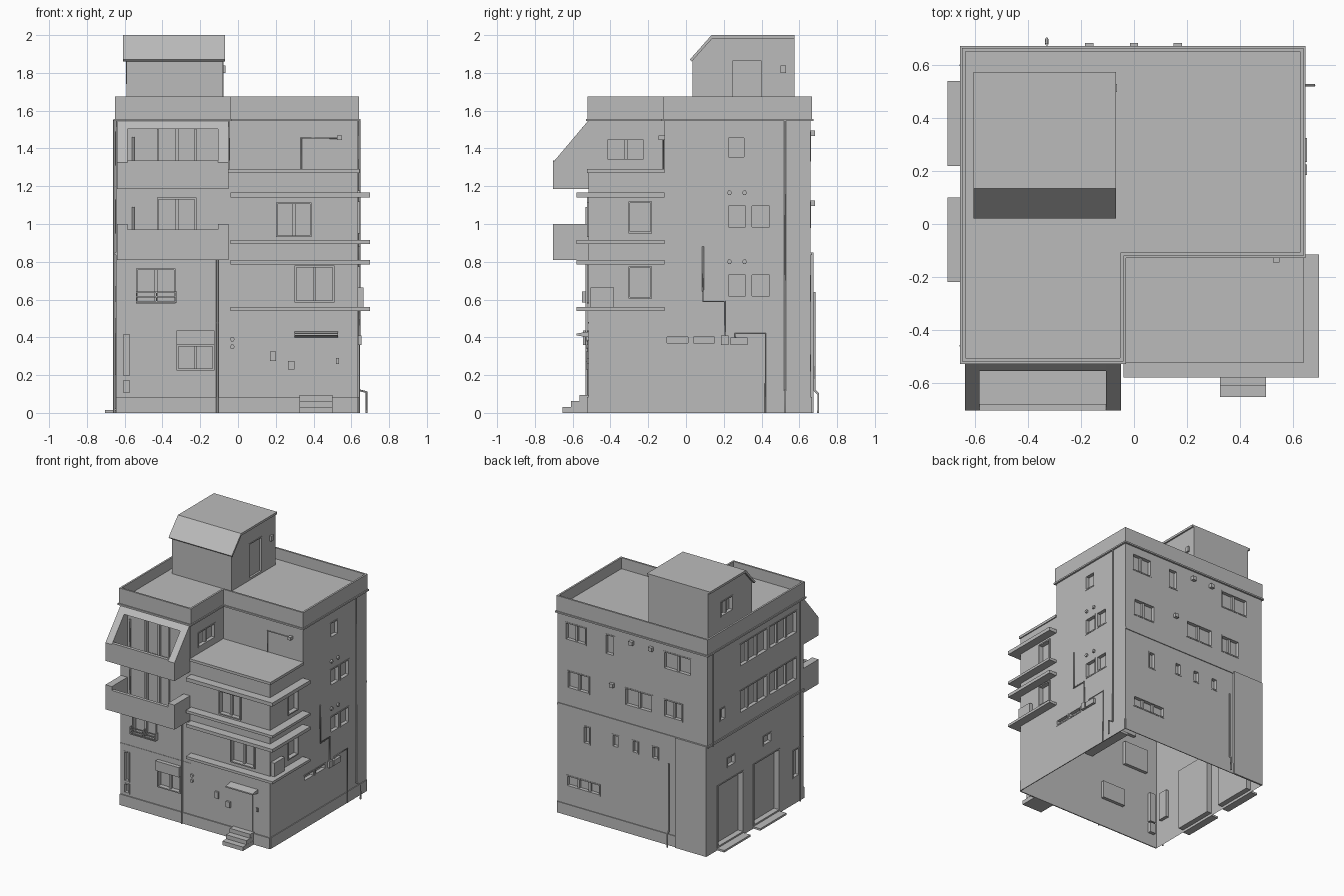
import bpy, bmesh
from mathutils import Matrix, Vector

if "Cube" in bpy.data.objects:
    bpy.data.objects.remove(bpy.data.objects["Cube"])

grey = bpy.data.materials.new("concrete grey")
grey.use_nodes = True
grey.diffuse_color = (0.5, 0.5, 0.5, 1)
grey.node_tree.nodes["Principled BSDF"].inputs["Base Color"].default_value = grey.diffuse_color

LEFT, RIGHT, FRONT, BACK = -0.645, 0.635, -0.515, 0.66
STEP_X, STEP_Y, TERRACE, ROOF = -0.045, -0.115, 1.21, 1.59
# wall name: (axis across the wall, outward sign, plane position)
WALLS = {"front": ("x", -1, FRONT), "back": ("x", 1, BACK), "right": ("y", 1, RIGHT),
         "left": ("y", -1, LEFT), "setback": ("x", -1, STEP_Y), "return": ("y", 1, STEP_X),
         "hut_right": ("y", 1, -0.08), "hut_left": ("y", -1, -0.59)}


def finish(name, bm):
    bmesh.ops.recalc_face_normals(bm, faces=bm.faces)
    mesh = bpy.data.meshes.new(name)
    bm.to_mesh(mesh)
    bm.free()
    ob = bpy.data.objects.new(name, mesh)
    bpy.context.collection.objects.link(ob)
    mesh.materials.append(grey)
    return ob


def boxes(name, items):
    bm = bmesh.new()
    for x0, x1, y0, y1, z0, z1 in items:
        centre = Matrix.Translation(((x0 + x1) / 2, (y0 + y1) / 2, (z0 + z1) / 2))
        bmesh.ops.create_cube(bm, size=1, matrix=centre @ Matrix.Diagonal((x1 - x0, y1 - y0, z1 - z0, 1)))
    return finish(name, bm)


def prism(name, outline, start, end, axis):
    """Extrude an outline along x (outline in y, z) or along z (outline in x, y)."""
    bm = bmesh.new()
    place = (lambda a, b: (start, a, b)) if axis == "x" else (lambda a, b: (a, b, start))
    face = bm.faces.new([bm.verts.new(place(a, b)) for a, b in outline])
    new = bmesh.ops.extrude_face_region(bm, geom=[face])["geom"]
    shift = Vector((end - start, 0, 0) if axis == "x" else (0, 0, end - start))
    bmesh.ops.translate(bm, vec=shift, verts=[v for v in new if isinstance(v, bmesh.types.BMVert)])
    return finish(name, bm)


def on_wall(wall, u0, u1, z0, z1, d0, d1):
    """A box on a wall, from depth d0 to d1 measured outward."""
    axis, sign, plane = WALLS[wall]
    a, b = sorted((plane + sign * d0, plane + sign * d1))
    return (u0, u1, a, b, z0, z1) if axis == "x" else (a, b, u0, u1, z0, z1)


def pipe(name, points, radius=0.006):
    curve = bpy.data.curves.new(name, "CURVE")
    curve.dimensions, curve.bevel_depth, curve.bevel_resolution = "3D", radius, 1
    curve.use_fill_caps = True
    spline = curve.splines.new("POLY")
    spline.points.add(len(points) - 1)
    for point, co in zip(spline.points, points):
        point.co = (*co, 1)
    curve.materials.append(grey)
    bpy.context.collection.objects.link(bpy.data.objects.new(name, curve))


cuts, frames = [], []


def window(wall, u0, u1, z0, z1, panes=2, trim=0.003, depth=0.025):
    """Recess with a surrounding frame and upright bars."""
    cuts.append(on_wall(wall, u0, u1, z0, z1, -depth, 0.02))
    t = 0.009
    for a, b, low, high in ((u0, u0 + t, z0, z1), (u1 - t, u1, z0, z1),
                            (u0 + t, u1 - t, z0, z0 + t), (u0 + t, u1 - t, z1 - t, z1)):
        frames.append(on_wall(wall, a, b, low, high, -depth, trim))
    for i in range(1, panes):
        mid = u0 + (u1 - u0) * i / panes
        frames.append(on_wall(wall, mid - t, mid + t, z0 + t, z1 - t, -depth, -0.008))


# Front windows and balcony doors
window("front", -0.54, -0.33, 0.58, 0.765, trim=0.01)
window("front", -0.325, -0.125, 0.225, 0.36, trim=0.01)
window("front", 0.3, 0.51, 0.585, 0.78, trim=0.01)
window("front", 0.2, 0.39, 0.93, 1.115, trim=0.01)
for z in (0.84, 1.22):
    window("front", -0.43, -0.22, z, z + 0.3, trim=0.01)
for z0, z1 in ((0.1, 0.18), (0.19, 0.425)):
    window("front", -0.615, -0.565, z0, z1, 1)
# Right side windows
for z in (0.605, 0.95):
    window("right", -0.305, -0.18, z, z + 0.17, 1, 0.01)
for z in (0.61, 0.975):
    for y in (0.215, 0.34):
        window("right", y, y + 0.11, z, z + 0.13, 1)
window("right", 0.215, 0.315, 1.345, 1.465, 1)
for y in (-0.11, 0.03):
    window("right", y, y + 0.13, 0.36, 0.41, 1)
window("return", -0.425, -0.215, 1.335, 1.455)
# Back windows and slots
for z, spans in ((1.35, ((0.39, 0.57), (-0.51, -0.27))),
                 (0.98, ((0.36, 0.555), (-0.18, 0.06), (-0.435, -0.27)))):
    for a, b in spans:
        window("back", a, b, z, z + 0.14)
window("back", 0.145, 0.23, 1.33, 1.49, 1)
window("back", 0.27, 0.56, 0.22, 0.31, 3)
for x, z in ((0.385, 0.59), (0.14, 0.63), (-0.03, 0.63), (-0.2, 0.63)):
    window("back", x - 0.03, x + 0.03, z, 0.73, 1)
# Left side windows and garage doors
for z in (0.95, 1.31):
    for y in (-0.43, -0.07):
        window("left", y, y + 0.34, z, z + 0.18, 3)
window("left", 0.44, 0.51, 0.98, 1.08, 1)
window("left", -0.46, -0.38, 0.2, 0.42, 1)
for y in (0.22, -0.22):
    window("left", y, y + 0.32, 0.02, 0.5, 1, depth=0.04)
    window("left", y + 0.1, y + 0.2, 0.59, 0.67, 1)
# Rooftop hut openings
window("hut_right", 0.24, 0.405, 1.6, 1.875, 1, depth=0.012)
window("hut_left", 0.27, 0.42, 1.74, 1.86)

# Main volumes with the recesses cut out
footprint = [(LEFT, FRONT), (STEP_X, FRONT), (STEP_X, STEP_Y), (RIGHT, STEP_Y), (RIGHT, BACK), (LEFT, BACK)]
lower = boxes("lower_storeys", [(LEFT, RIGHT, FRONT, BACK, 0, TERRACE)])
upper = prism("top_storey", footprint, TERRACE, ROOF, "z")
hut = prism("rooftop_hut", [(0.035, ROOF), (0.035, 1.87), (0.14, 1.985), (0.575, 1.985), (0.575, ROOF)],
            -0.59, -0.08, "x")
cutter = boxes("recess_cutter", cuts)
cutter.hide_render = True
cutter.hide_set(True)
for ob in (lower, upper, hut):
    mod = ob.modifiers.new("recesses", "BOOLEAN")
    mod.object, mod.operation, mod.solver = cutter, "DIFFERENCE", "EXACT"
    result = bpy.data.meshes.new_from_object(ob.evaluated_get(bpy.context.evaluated_depsgraph_get()))
    ob.modifiers.clear()
    ob.data = result
bpy.data.objects.remove(cutter)
# The ground storey is an open shell underneath
bm = bmesh.new()
bm.from_mesh(lower.data)
bmesh.ops.delete(bm, geom=[f for f in bm.faces if f.calc_center_median().z < 0.001], context="FACES")
bm.to_mesh(lower.data)
bm.free()
boxes("window_frames", frames)


def edge_walls(name, outline, z0, z1, t0, t1):
    """Thin walls along a counter-clockwise outline, t0 inward and t1 outward."""
    items = []
    for (ax, ay), (bx, by) in zip(outline, outline[1:] + outline[:1]):
        nx, ny = (by > ay) - (by < ay), (ax > bx) - (ax < bx)
        xs = sorted((ax, bx)) if ny else sorted((ax - nx * t0, ax + nx * t1))
        ys = sorted((ay, by)) if nx else sorted((ay - ny * t0, ay + ny * t1))
        if ny:
            xs = [xs[0] - t1, xs[1] + t1]
        items.append((*xs, *ys, z0, z1))
    return boxes(name, items)


# Parapets, cornice, plinth and terrace rail
edge_walls("roof_parapet", footprint, 1.55, 1.675, 0.008, 0.006)
edge_walls("roof_cornice", footprint, 1.545, 1.557, 0.005, 0.014)
terrace = [(STEP_X, FRONT), (RIGHT, FRONT), (RIGHT, STEP_Y), (STEP_X, STEP_Y)]
edge_walls("terrace_parapet", terrace[:3], 1.17, 1.28, 0.012, 0)
edge_walls("terrace_rail", terrace[:3], 1.27, 1.29, 0.012, 0.008)
base = [(LEFT, FRONT), (RIGHT, FRONT), (RIGHT, BACK), (LEFT, BACK)]
boxes("plinth", [on_wall("front", LEFT, RIGHT, 0, 0.085, 0, 0.008),
                 on_wall("right", FRONT, BACK, 0, 0.085, 0, 0.006),
                 on_wall("back", LEFT, RIGHT, 0, 0.085, 0, 0.006)])
boxes("floor_belts", [on_wall("left", FRONT, BACK, 0.835, 0.85, 0, 0.008),
                      on_wall("back", LEFT, RIGHT, 0.835, 0.85, 0, 0.006),
                      on_wall("front", LEFT, STEP_X, 0.473, 0.48, 0, 0.003)])
boxes("rear_corner_slab", [on_wall("back", LEFT, -0.38, 0, 0.85, 0, 0.014)])

# Wraparound ledges
boxes("ledges", [(-0.04, 0.7, -0.58, STEP_Y, z, z + h)
                 for z, h in ((0.54, 0.02), (0.785, 0.025), (0.895, 0.02), (1.14, 0.028))])

# Rooftop hut roof with a sloping front
prism("hut_roof", [(0.02, 1.87), (0.135, 2), (0.575, 2), (0.575, 1.983), (0.14, 1.983), (0.03, 1.86)],
      -0.608, -0.068, "x")

# Balconies: cheeks, floor and front wall
OUT = -0.705
for name, x in (("left_cheek", -0.64), ("right_cheek", -0.105)):
    prism("upper_balcony_" + name, [(FRONT, 1.185), (OUT, 1.185), (OUT, 1.325), (FRONT, 1.55)], x, x + 0.055, "x")
    boxes("lower_balcony_" + name, [(x, x + 0.055, OUT, FRONT, 0.81, 1.0)])
prism("upper_balcony_hood", [(FRONT, 1.55), (-0.556, 1.502), (FRONT, 1.502)], -0.585, -0.105, "x")
for name, z, top in (("lower", 0.81, 0.97), ("upper", 1.185, 1.335)):
    boxes(name + "_balcony_tray", [(-0.585, -0.105, OUT, FRONT, z, z + 0.02),
                                   (-0.585, -0.105, OUT, -0.68, z + 0.02, top)])

# Window guard, shutter box, awning, door and steps
guard = [on_wall("front", -0.54, -0.325, z, z + 0.008, 0.03, 0.036) for z in (0.585, 0.61, 0.635)]
guard += [on_wall("front", x, x + 0.006, 0.585, 0.643, 0, 0.036) for x in (-0.54, -0.435, -0.33)]
boxes("window_guard", guard)
boxes("shutter_box", [on_wall("front", -0.325, -0.125, 0.36, 0.435, 0, 0.03)])
prism("door_awning", [(FRONT, 0.43), (-0.58, 0.42), (-0.58, 0.41), (FRONT, 0.4)], 0.3, 0.53, "x")
boxes("entrance_door", [on_wall("front", 0.335, 0.49, 0.095, 0.385, 0, 0.006)])
boxes("entrance_steps", [(0.325, 0.5, -0.655 + i * 0.045, FRONT, i * 0.032, i * 0.032 + 0.031) for i in range(3)])
for name, y in (("front", -0.22), ("rear", 0.22)):
    prism("garage_ramp_" + name, [(LEFT, y), (LEFT, y + 0.32), (-0.705, y + 0.32), (-0.705, y)], 0, 0.015, "z")

# Small wall boxes and vents
boxes("wall_units", [on_wall("right", -0.505, -0.38, 0.56, 0.665, 0, 0.03),
                     on_wall("right", 0.185, 0.225, 0.36, 0.41, 0, 0.02),
                     on_wall("right", 0.235, 0.325, 0.36, 0.4, 0, 0.02),
                     on_wall("front", 0.17, 0.2, 0.275, 0.325, 0, 0.015),
                     on_wall("front", 0.265, 0.3, 0.23, 0.275, 0, 0.015),
                     on_wall("front", 0.52, 0.535, 0.26, 0.29, 0, 0.01),
                     on_wall("hut_right", 0.5, 0.53, 1.8, 1.84, 0, 0.015),
                     on_wall("setback", 0.525, 0.55, 1.445, 1.468, 0, 0.03)])
boxes("rear_vents", [on_wall("back", x - 0.016, x + 0.016, z, z + 0.03, 0, 0.024)
                     for x, z in ((0, 1.465), (-0.17, 1.465), (0.165, 1.095))])
for y in (0.23, 0.31):
    for z in (0.8, 1.165):
        pipe("side_vent", [(RIGHT, y, z), (RIGHT + 0.012, y, z)], 0.013)
for z in (0.35, 0.39):
    pipe("front_vent", [(-0.03, FRONT, z), (-0.03, FRONT - 0.012, z)], 0.013)

# Drain pipes and conduits
side = RIGHT + 0.007
pipe("right_drainpipe", [(side, 0.525, 1.55), (side, 0.525, 0.12), (0.68, 0.525, 0.11), (0.68, 0.525, 0)])
pipe("right_conduit", [(side, 0.09, 0.88), (side, 0.09, 0.59), (side, 0.205, 0.59), (side, 0.205, 0.4)])
pipe("meter_conduit", [(side, 0.26, 0.4), (side, 0.26, 0.42), (side, 0.42, 0.42), (side, 0.42, 0)], 0.004)
pipe("rear_drainpipe", [(-0.33, 0.68, 0.64), (-0.33, 0.68, 0.12), (-0.33, 0.7, 0.1), (-0.33, 0.7, 0)])
pipe("front_drainpipe", [(-0.11, FRONT - 0.012, 0), (-0.11, FRONT - 0.012, 0.81)])
pipe("left_drainpipe", [(LEFT - 0.01, 0.6, 0.83), (LEFT - 0.01, 0.6, 1.55)])
pipe("left_front_drainpipe", [(LEFT - 0.01, -0.46, 0), (LEFT - 0.01, -0.46, 1.55)])
pipe("terrace_conduit", [(0.335, STEP_Y - 0.005, TERRACE), (0.335, STEP_Y - 0.005, 1.455), (0.54, STEP_Y - 0.005, 1.455)], 0.004)
for z in (0.83, 1.2):
    pipe("balcony_pipe", [(-0.555, FRONT - 0.01, z), (-0.555, FRONT - 0.01, z + 0.26)], 0.007)
